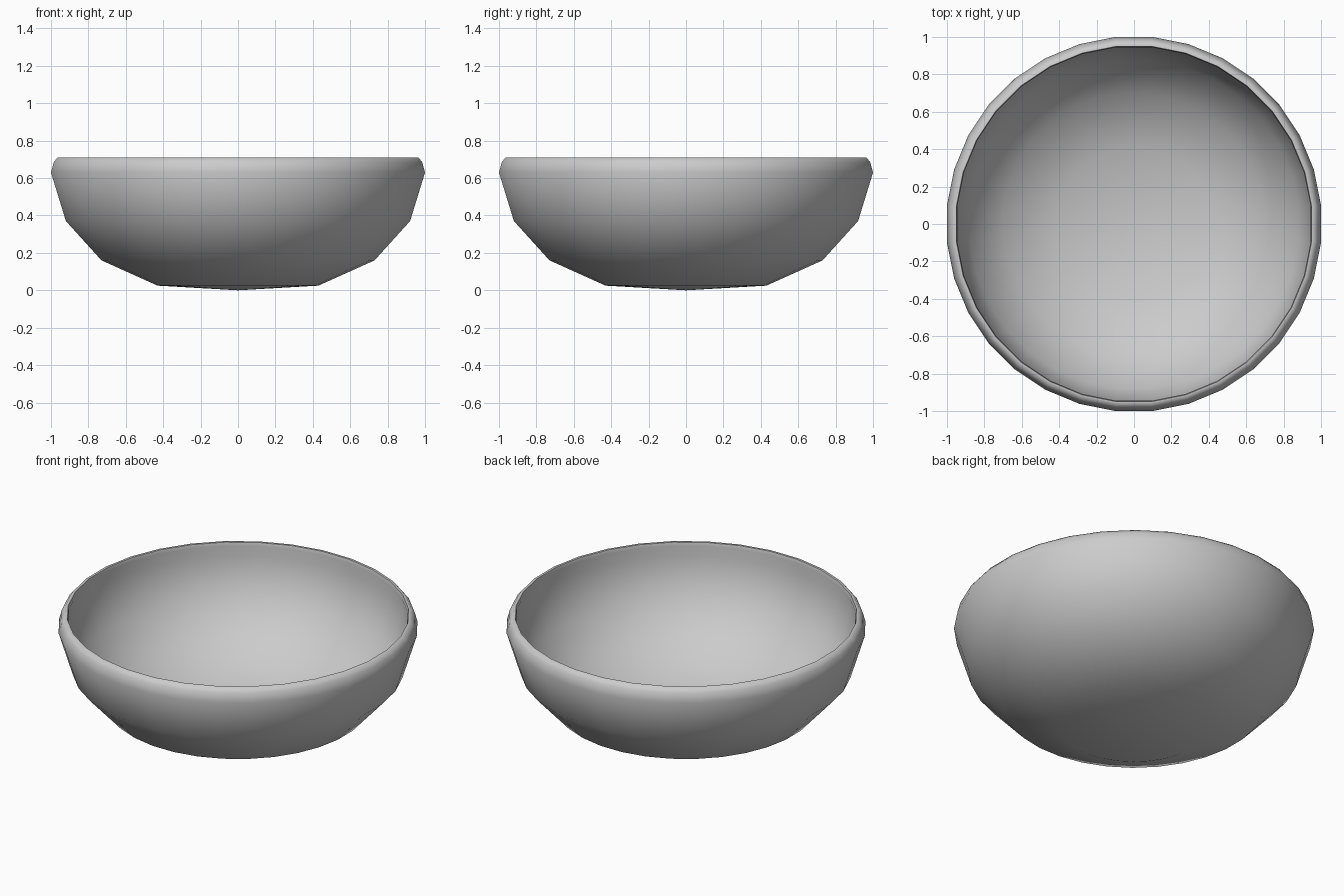
import bpy, bmesh, math

if "Cube" in bpy.data.objects:
    bpy.data.objects.remove(bpy.data.objects["Cube"])

SIDES = 32
# closed wall profile (radius, height): outside from base to rim, then inside back down
PROFILE = [(0.43, 0.025), (0.73, 0.16), (0.92, 0.37), (1.0, 0.63), (0.985, 0.685),
           (0.965, 0.71), (0.95, 0.71), (0.945, 0.69), (0.955, 0.62),
           (0.88, 0.39), (0.70, 0.195), (0.415, 0.065)]
SCALE = 1 / math.cos(math.pi / SIDES)   # flats touch the full width

bm = bmesh.new()


def ring(r, z):
    verts = []
    for i in range(SIDES):
        a = 2 * math.pi * (i + 0.5) / SIDES
        verts.append(bm.verts.new((r * SCALE * math.cos(a), r * SCALE * math.sin(a), z)))
    return verts


# wall and rim
rings = [ring(r, z) for r, z in PROFILE]
for low, high in zip(rings, rings[1:]):
    for i in range(SIDES):
        j = (i + 1) % SIDES
        bm.faces.new((low[i], low[j], high[j], high[i]))

# shallow cones closing the outer base and the inner floor
for loop, z in ((rings[0], 0.0), (rings[-1], 0.04)):
    centre = bm.verts.new((0, 0, z))
    for i in range(SIDES):
        bm.faces.new((loop[i], loop[(i + 1) % SIDES], centre))

bmesh.ops.recalc_face_normals(bm, faces=bm.faces)
mesh = bpy.data.meshes.new("bowl")
bm.to_mesh(mesh)
bm.free()
bowl = bpy.data.objects.new("bowl", mesh)
bpy.context.collection.objects.link(bowl)

# smooth shading
bpy.context.view_layer.objects.active = bowl
bowl.select_set(True)
bpy.ops.object.shade_smooth_by_angle(angle=math.radians(60))
